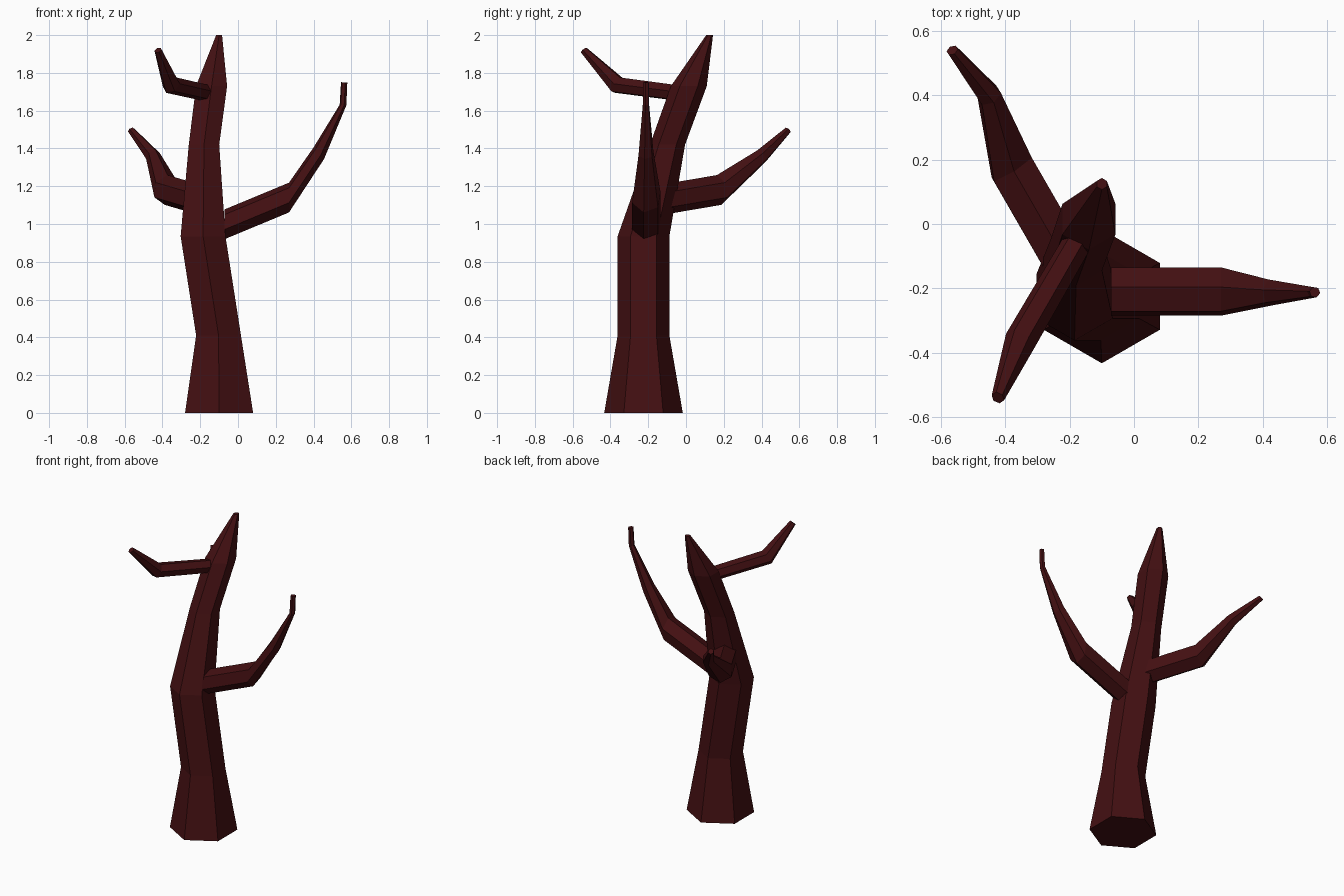
import bpy
import bmesh
from math import sin, cos, radians
from mathutils import Vector

cube = bpy.data.objects.get("Cube")
if cube:
    bpy.data.objects.remove(cube)

bark = bpy.data.materials.new("dark red bark")
bark.use_nodes = True
colour = (0.056, 0.005, 0.006, 1)
bark.diffuse_color = colour
bark.node_tree.nodes["Principled BSDF"].inputs["Base Color"].default_value = colour

SIDES = 6


def limb(name, heading, twist, rings):
    """Loft hexagonal rings; each ring is (centre, radius, pitch in degrees)."""
    bm = bmesh.new()
    h = radians(heading)
    side = Vector((-sin(h), cos(h), 0))
    loops = []
    for centre, radius, pitch in rings:
        p = radians(pitch)
        up = Vector((-sin(p) * cos(h), -sin(p) * sin(h), cos(p)))
        angles = [radians(twist + 360 * i / SIDES) for i in range(SIDES)]
        loops.append([bm.verts.new(Vector(centre) + radius * (cos(a) * side + sin(a) * up))
                      for a in angles])
    for low, high in zip(loops, loops[1:]):
        for i in range(SIDES):
            j = (i + 1) % SIDES
            bm.faces.new((low[i], low[j], high[j], high[i]))
    bm.faces.new(loops[0][::-1])
    bm.faces.new(loops[-1])
    bmesh.ops.recalc_face_normals(bm, faces=bm.faces)
    mesh = bpy.data.meshes.new(name)
    bm.to_mesh(mesh)
    bm.free()
    mesh.materials.append(bark)
    obj = bpy.data.objects.new(name, mesh)
    bpy.context.collection.objects.link(obj)
    return obj


# Trunk, flared at the foot and leaning back to a point
limb("trunk", 90, 30, [
    ((-0.10, -0.225, 0), 0.208, 90),
    ((-0.103, -0.225, 0.41), 0.137, 90),
    ((-0.185, -0.225, 0.935), 0.137, 90),
    ((-0.18, -0.098, 1.42), 0.093, 90),
    ((-0.14, 0.015, 1.73), 0.095, 90),
    ((-0.10, 0.125, 2.0), 0.018, 90),
])

# Long branch on the left, curving upright
limb("left_branch", 0, 20, [
    ((-0.072, -0.21, 0.998), 0.08, 0),
    ((0.27, -0.21, 1.14), 0.08, 0),
    ((0.428, -0.212, 1.375), 0.042, 42),
    ((0.556, -0.212, 1.63), 0.018, 85),
    ((0.562, -0.212, 1.75), 0.017, 88),
])

# Branch reaching to the back right
limb("back_branch", 122, 30, [
    ((-0.21, -0.12, 1.13), 0.08, 8),
    ((-0.38, 0.175, 1.18), 0.08, 10),
    ((-0.45, 0.40, 1.36), 0.04, 42),
    ((-0.565, 0.54, 1.497), 0.019, 45),
])

# High branch reaching to the front right
limb("upper_branch", 240, 10, [
    ((-0.175, -0.055, 1.695), 0.046, 20),
    ((-0.353, -0.362, 1.735), 0.05, 30),
    ((-0.423, -0.54, 1.92), 0.021, 50),
])
